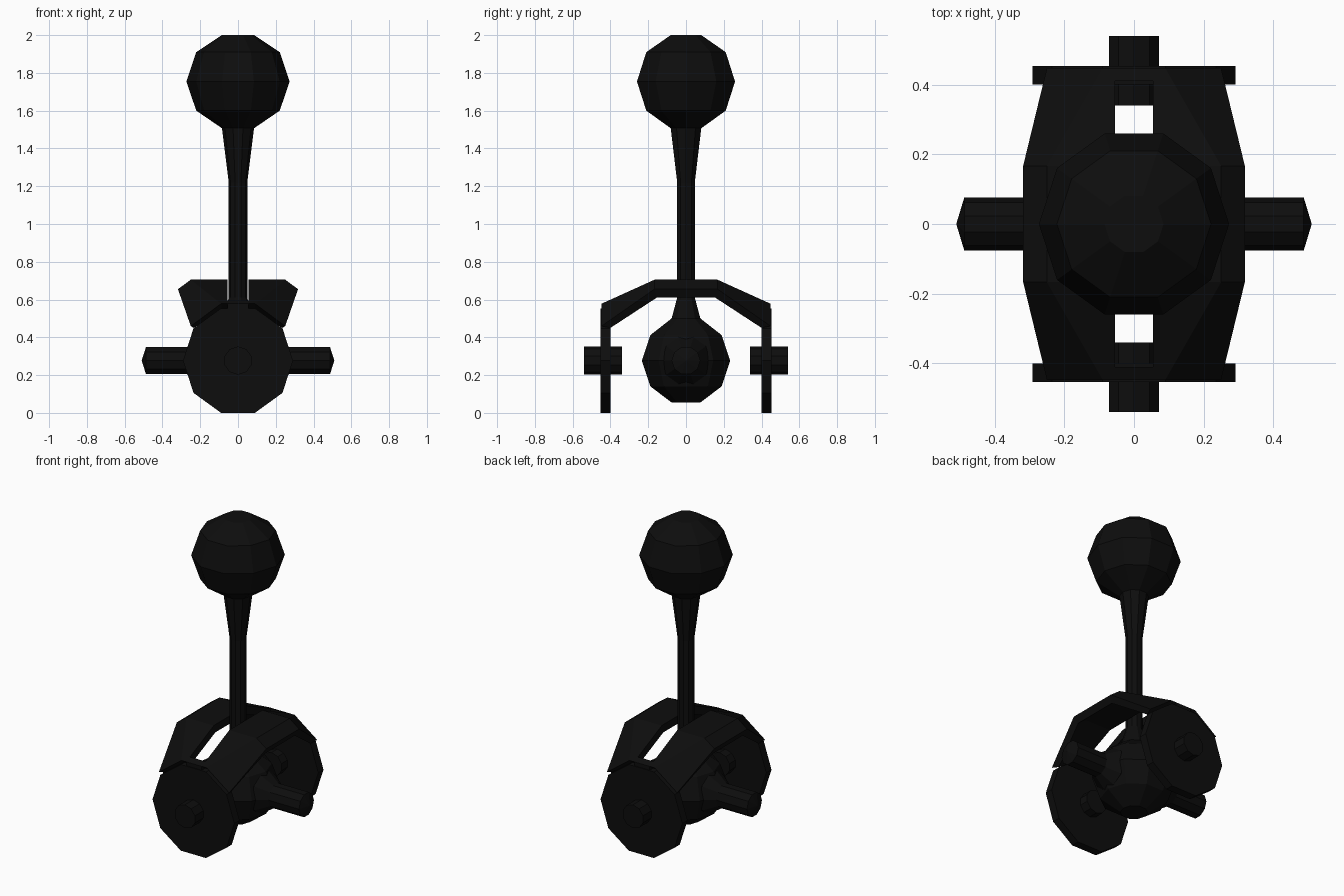
import bpy, bmesh, math
from mathutils import Vector

if "Cube" in bpy.data.objects:
    bpy.data.objects.remove(bpy.data.objects["Cube"])

N = 10        # sides of every round part
CZ = 0.277    # pivot height

black = bpy.data.materials.new("black")
black.diffuse_color = (0.004, 0.004, 0.004, 1)
black.use_nodes = True
black.node_tree.nodes["Principled BSDF"].inputs["Base Color"].default_value = black.diffuse_color


def finish(name, bm):
    bmesh.ops.remove_doubles(bm, verts=bm.verts, dist=1e-5)
    bmesh.ops.recalc_face_normals(bm, faces=bm.faces)
    me = bpy.data.meshes.new(name)
    bm.to_mesh(me)
    bm.free()
    me.materials.append(black)
    ob = bpy.data.objects.new(name, me)
    bpy.context.collection.objects.link(ob)
    return ob


def lathe(name, profile, u, v, w, origin=(0, 0, 0)):
    """Turn (radius, height) points about axis w; first vertex lies along u."""
    u, v, w, o = Vector(u), Vector(v), Vector(w), Vector(origin)
    bm = bmesh.new()
    rings = []
    for r, h in profile:
        if r == 0:
            rings.append([bm.verts.new(o + w * h)] * N)
            continue
        rings.append([bm.verts.new(o + w * h + u * r * math.cos(a) + v * r * math.sin(a))
                      for a in (math.tau * i / N for i in range(N))])
    for a, b in zip(rings, rings[1:]):
        for i in range(N):
            j = (i + 1) % N
            bm.faces.new(list(dict.fromkeys((a[i], a[j], b[j], b[i]))))
    for ring in (rings[0], rings[-1]):
        if ring[0] is not ring[1]:
            bm.faces.new(ring)
    return finish(name, bm)


X, Y, Z = (1, 0, 0), (0, 1, 0), (0, 0, 1)

# lever: pivot ball, flared stick and knob in one turned profile
lathe("lever", [(0.08, 0.055), (0.198, 0.14), (0.246, 0.277), (0.198, 0.412), (0.08, 0.5),
                (0.049, 0.61), (0.049, 1.22), (0.085, 1.507), (0.221, 1.6), (0.273, 1.754),
                (0.221, 1.91), (0.085, 2.0)], X, Y, Z)

# cross axle with pointed ends and flares at the ball
half = [(0.076, 0.27), (0.076, 0.487), (0, 0.51)]
axle = [(r, -h) for r, h in reversed(half)] + [(0.13, -0.19), (0.13, 0.19)] + half
lathe("cross_axle", axle, Y, Z, X, (0, 0, CZ))

# yoke discs and their pivot pins
for side, s in (("front", -1), ("back", 1)):
    lathe(side + "_disc", [(0.291, s * 0.4), (0.291, s * 0.453)], X, Z, Y, (0, 0, CZ))
    lathe(side + "_pin", [(0.075, s * 0.34), (0.075, s * 0.54)], Z, X, Y, (0, 0, CZ))

# slotted yoke arch: two mirrored bent strips joined at the disc ends
end_out = [(0.055, 0.578), (0.09, 0.578), (0.25, 0.46)]
end_in = [(0.055, 0.545), (0.085, 0.545), (0.235, 0.45)]
mid_out = [(0.055, 0.705), (0.25, 0.705), (0.318, 0.655)]
mid_in = [(0.055, 0.655), (0.235, 0.655), (0.297, 0.612)]
stations = [(-0.447, -0.4, end_out, end_in), (-0.167, -0.152, mid_out, mid_in),
            (0.167, 0.152, mid_out, mid_in), (0.447, 0.4, end_out, end_in)]
for side, s in (("left", -1), ("right", 1)):
    bm = bmesh.new()
    loops = []
    for yo, yi, outer, inner in stations:
        loops.append([bm.verts.new((s * x, yo, z)) for x, z in outer] +
                     [bm.verts.new((s * x, yi, z)) for x, z in reversed(inner)])
    for a, b in zip(loops, loops[1:]):
        for i in range(6):
            j = (i + 1) % 6
            bm.faces.new((a[i], a[j], b[j], b[i]))
    for loop in (loops[0], loops[-1]):
        bm.faces.new((loop[0], loop[1], loop[4], loop[5]))
        bm.faces.new((loop[1], loop[2], loop[3], loop[4]))
    finish(side + "_arch", bm)

# bridges closing the slot at each disc
for side, s in (("front", -1), ("back", 1)):
    bm = bmesh.new()
    section = [(0.41, 0.54), (0.41, 0.595), (0.447, 0.578), (0.447, 0.54)]
    face = bm.faces.new([bm.verts.new((-0.055, s * y, z)) for y, z in section])
    ext = bmesh.ops.extrude_face_region(bm, geom=[face], use_keep_orig=True)
    bmesh.ops.translate(bm, vec=(0.11, 0, 0),
                        verts=[g for g in ext["geom"] if isinstance(g, bmesh.types.BMVert)])
    finish(side + "_bridge", bm)
